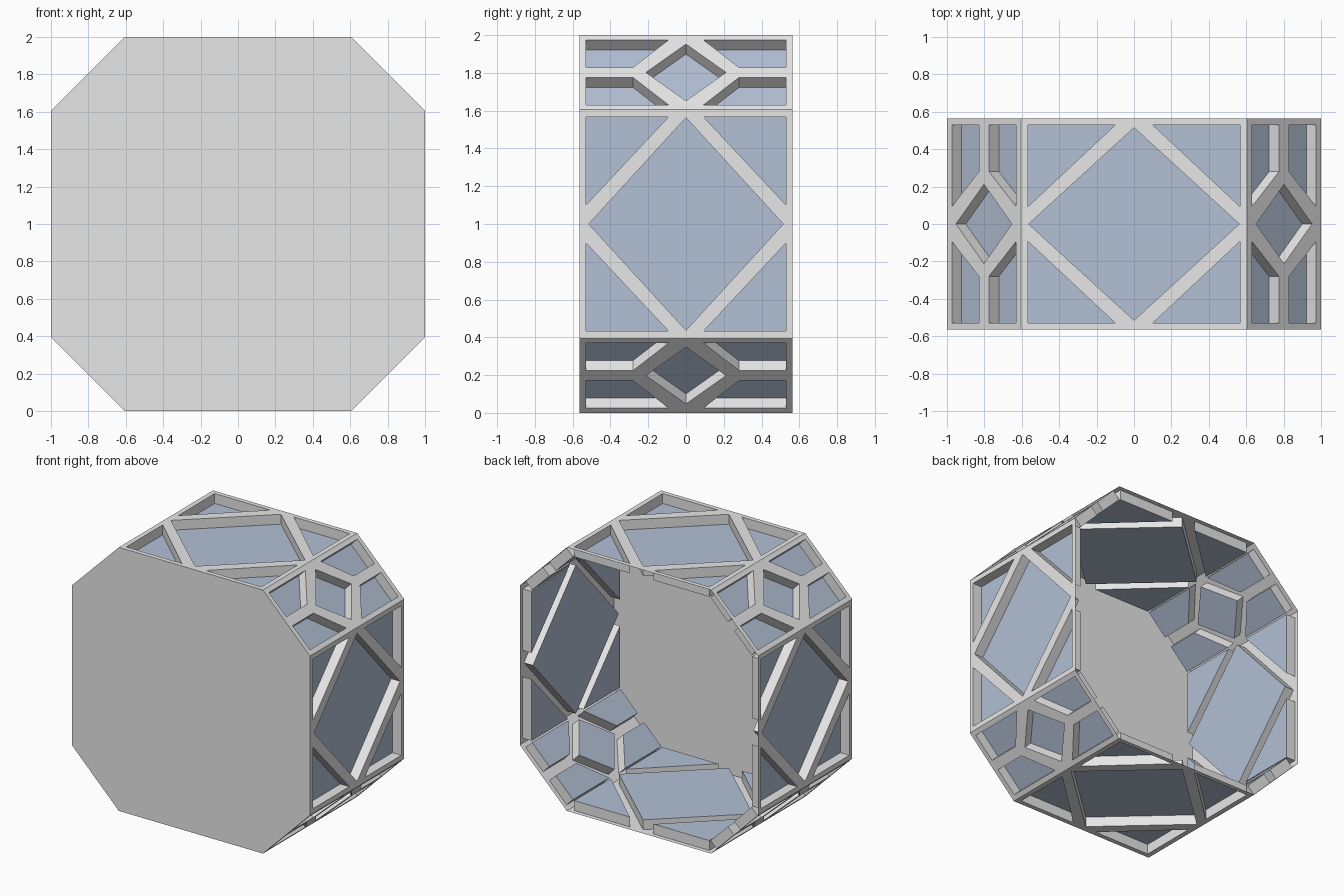
import bpy, bmesh, math
from mathutils import Matrix, Vector

if "Cube" in bpy.data.objects:
    bpy.data.objects.remove(bpy.data.objects["Cube"])

HALF_DEPTH = 0.565   # half the drum's depth along y
FLAT = 0.605         # half the length of a long octagon side
RECESS = 0.075       # how far the panes sit behind the lattice
CHAMFER = (1 - FLAT) / math.sqrt(2)   # half the length of a short side


def material(name, rgb):
    m = bpy.data.materials.new(name)
    m.diffuse_color = (*rgb, 1)
    m.use_nodes = True
    m.node_tree.nodes["Principled BSDF"].inputs["Base Color"].default_value = m.diffuse_color
    return m


GREY = material("light_grey_frame", (0.8, 0.8, 0.8))
BLUE = material("pale_blue_glass", (0.445, 0.527, 0.66))


def finish(bm, name, mat, matrix=Matrix()):
    bm.transform(matrix)
    me = bpy.data.meshes.new(name)
    bm.to_mesh(me)
    bm.free()
    me.materials.append(mat)
    ob = bpy.data.objects.new(name, me)
    bpy.context.collection.objects.link(ob)


def mirrored(loop):
    """Copies of an opening in all four corners, kept counter-clockwise."""
    out = []
    for sx in (1, -1):
        for sy in (1, -1):
            pts = [(x * sx, y * sy) for x, y in loop]
            out.append(pts if sx * sy > 0 else pts[::-1])
    return out


def diamond(w, h):
    return [(w, 0), (0, h), (-w, 0), (0, -h)]


def panel(name, half_len, holes, matrix):
    # lattice: flat outer face pierced by the openings
    bm = bmesh.new()
    w, h = HALF_DEPTH, half_len
    edges = []
    for loop in [[(-w, -h), (w, -h), (w, h), (-w, h)]] + holes:
        vs = [bm.verts.new((x, y, 0)) for x, y in loop]
        edges += [bm.edges.new((vs[i - 1], vs[i])) for i in range(len(vs))]
    bmesh.ops.triangle_fill(bm, edges=edges, use_beauty=True, normal=(0, 0, 1))
    bm.normal_update()
    for f in bm.faces:
        if f.normal.z < 0:
            f.normal_flip()
    # walls of the openings, facing into each opening
    for loop in holes:
        top = [bm.verts.new((x, y, 0)) for x, y in loop]
        low = [bm.verts.new((x, y, -RECESS)) for x, y in loop]
        for i in range(len(loop)):
            bm.faces.new((top[i - 1], top[i], low[i], low[i - 1]))
    bmesh.ops.remove_doubles(bm, verts=bm.verts, dist=1e-5)
    finish(bm, name + "_frame", GREY, matrix)
    # recessed panes
    bm = bmesh.new()
    for loop in holes:
        bm.faces.new([bm.verts.new((x, y, -RECESS)) for x, y in loop])
    finish(bm, name + "_panes", BLUE, matrix)


# opening patterns: local x runs along the depth, local y around the drum
big_holes = [diamond(0.515, 0.563)] + mirrored(
    [(0.53, 0.10), (0.53, 0.567), (0.093, 0.567)])
small_holes = [diamond(0.212, 0.212)] + mirrored(
    [(0.28, 0.038), (0.53, 0.038), (0.53, 0.243), (0.093, 0.243)])

# eight sides, alternating long and short
for i in range(8):
    a = i * math.pi / 4
    n = Vector((math.cos(a), 0, math.sin(a)))
    u = Vector((0, 1, 0))
    v = n.cross(u)
    long_side = i % 2 == 0
    centre = n * (1 if long_side else (1 + FLAT) / math.sqrt(2)) + Vector((0, 0, 1))
    mat = Matrix((u, v, n)).transposed().to_4x4()
    mat.translation = centre
    if long_side:
        panel(f"long_side_{i}", FLAT, big_holes, mat)
    else:
        panel(f"short_side_{i}", CHAMFER, small_holes, mat)

# plain octagonal front; the back stays open
bm = bmesh.new()
quarter = [(1, FLAT), (FLAT, 1)]
outline = quarter + [(-x, z) for x, z in quarter[::-1]]
outline += [(-x, -z) for x, z in outline]
bm.faces.new([bm.verts.new((x, -HALF_DEPTH, z + 1)) for x, z in outline])
bm.normal_update()
for f in bm.faces:
    if f.normal.y > 0:
        f.normal_flip()
finish(bm, "front_plate", GREY)
